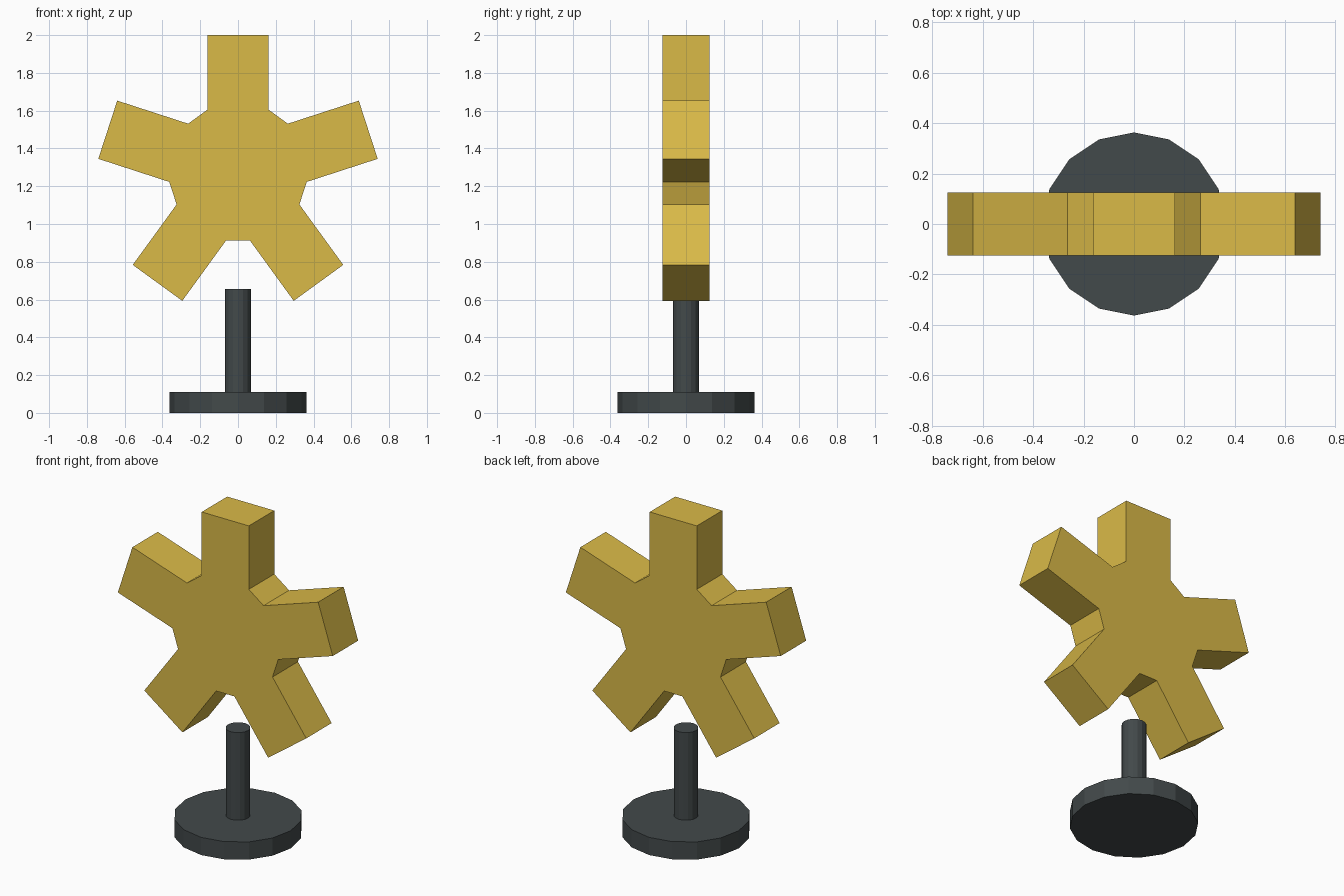
import bpy
import bmesh
from math import radians
from mathutils import Matrix, Vector

cube = bpy.data.objects.get("Cube")
if cube:
    bpy.data.objects.remove(cube, do_unlink=True)


def make_material(name, colour):
    mat = bpy.data.materials.new(name)
    mat.use_nodes = True
    mat.diffuse_color = (*colour, 1)
    bsdf = next(n for n in mat.node_tree.nodes if n.type == "BSDF_PRINCIPLED")
    bsdf.inputs["Base Color"].default_value = (*colour, 1)
    return mat


def finish(name, bm, mat):
    bmesh.ops.recalc_face_normals(bm, faces=bm.faces)
    mesh = bpy.data.meshes.new(name)
    bm.to_mesh(mesh)
    bm.free()
    mesh.materials.append(mat)
    obj = bpy.data.objects.new(name, mesh)
    bpy.context.collection.objects.link(obj)
    return obj


def cylinder(name, radius, bottom, top, mat, sides=16):
    bm = bmesh.new()
    place = Matrix.Translation((0, 0, (bottom + top) / 2))
    bmesh.ops.create_cone(bm, cap_ends=True, segments=sides, radius1=radius,
                          radius2=radius, depth=top - bottom, matrix=place)
    return finish(name, bm, mat)


gold = make_material("gold", (0.70, 0.49, 0.064))
charcoal = make_material("charcoal", (0.055, 0.067, 0.069))

# Stand: faceted disc and slim post
cylinder("base_disc", 0.363, 0, 0.11, charcoal)
cylinder("post", 0.07, 0.11, 0.655, charcoal)

# Five-armed wheel: one arm outline repeated around the hub, then extruded
centre = Vector((0, 0, 1.275))
half_width, root, tip, half_depth = 0.162, 0.33, 0.725, 0.125
arm = [(-half_width, root), (-half_width, tip), (half_width, tip), (half_width, root)]
bm = bmesh.new()
outline = []
for i in range(5):
    turn = Matrix.Rotation(radians(72 * i), 3, "Y")
    for x, z in arm:
        outline.append(bm.verts.new(centre + turn @ Vector((x, -half_depth, z))))
front = bm.faces.new(outline)
back = bmesh.ops.extrude_face_region(bm, geom=[front], use_keep_orig=True)
moved = [v for v in back["geom"] if isinstance(v, bmesh.types.BMVert)]
bmesh.ops.translate(bm, verts=moved, vec=(0, 2 * half_depth, 0))
finish("five_arm_wheel", bm, gold)
